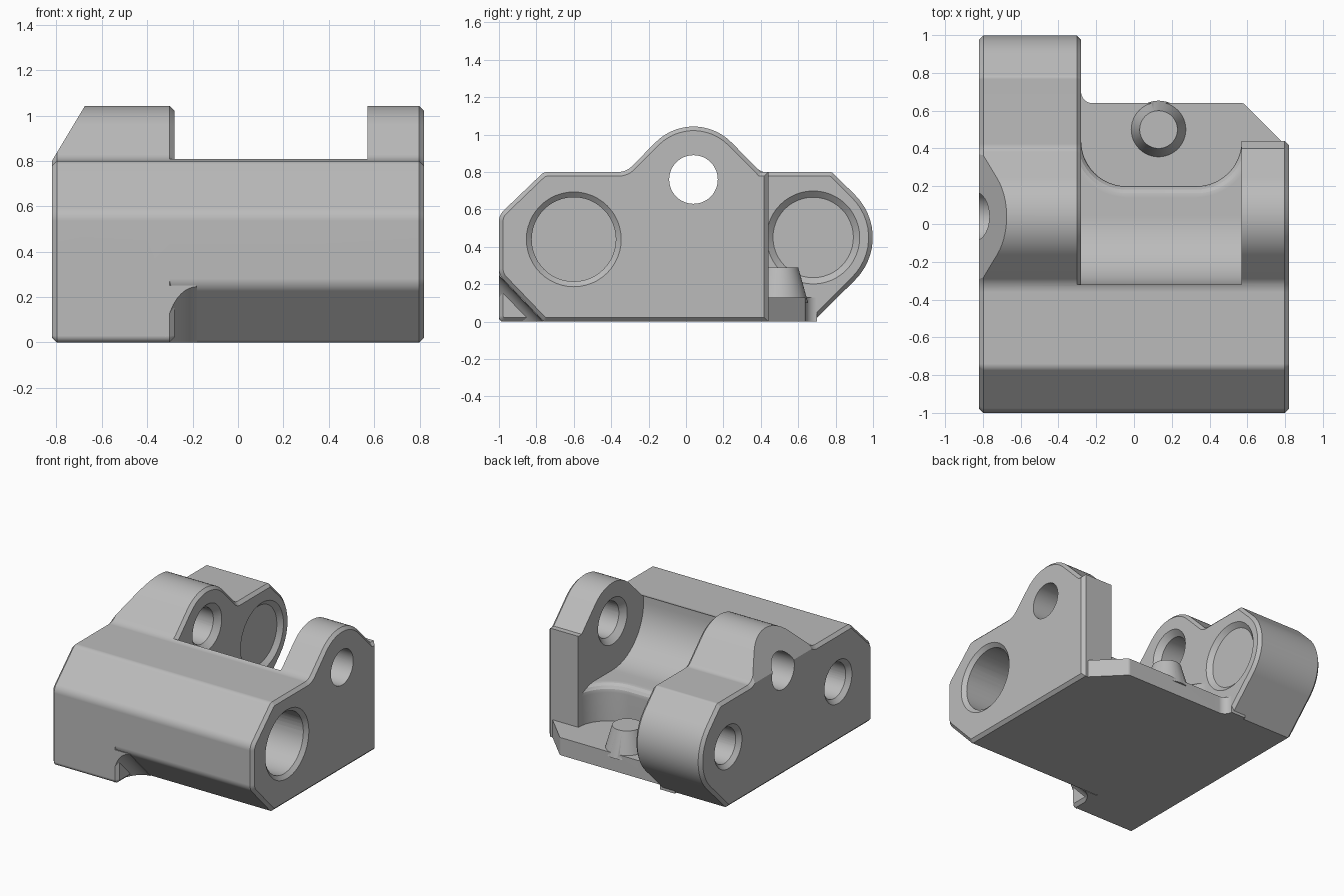
import bpy, bmesh
from math import sin, cos, acos, pi, tan, ceil
from mathutils import Vector, Matrix

cube = bpy.data.objects.get("Cube")
if cube:
    bpy.data.objects.remove(cube, do_unlink=True)

grey = bpy.data.materials.new("machined_grey")
grey.use_nodes = True
grey.diffuse_color = (0.5, 0.5, 0.5, 1)
grey.node_tree.nodes["Principled BSDF"].inputs["Base Color"].default_value = (0.5, 0.5, 0.5, 1)


def finish(bm, name):
    bmesh.ops.recalc_face_normals(bm, faces=bm.faces[:])
    me = bpy.data.meshes.new(name)
    bm.to_mesh(me)
    bm.free()
    me.materials.append(grey)
    ob = bpy.data.objects.new(name, me)
    bpy.context.collection.objects.link(ob)
    return ob


def rounded(points):
    """Polygon outline; a third value on a point is its corner radius."""
    out = []
    for i, pt in enumerate(points):
        p = Vector(pt[:2])
        if len(pt) < 3:
            out.append(p)
            continue
        u = (Vector(points[i - 1][:2]) - p).normalized()
        v = (Vector(points[(i + 1) % len(points)][:2]) - p).normalized()
        ang, r = u.angle(v), pt[2]
        centre = p + (u + v).normalized() * r / sin(ang / 2)
        start = p + u * r / tan(ang / 2) - centre
        sweep = pi - ang
        turn = sweep if (-u).cross(v) > 0 else -sweep
        n = ceil(sweep / 0.13)
        for k in range(n + 1):
            out.append(centre + Matrix.Rotation(turn * k / n, 2) @ start)
    return out


def loft(name, rings, bevel_caps=(), bevel=0.022):
    bm = bmesh.new()
    loops = [[bm.verts.new(p) for p in ring] for ring in rings]
    for a, b in zip(loops, loops[1:]):
        for i in range(len(a)):
            bm.faces.new((a[i - 1], a[i], b[i], b[i - 1]))
    caps = [bm.faces.new(loops[0]), bm.faces.new(loops[-1])]
    bmesh.ops.recalc_face_normals(bm, faces=bm.faces[:])
    edges = [e for c in bevel_caps for e in caps[c].edges]
    if edges:
        bmesh.ops.bevel(bm, geom=edges, offset=bevel, segments=1, affect='EDGES')
    return finish(bm, name)


def prism(name, points, lo, hi, axis='x', bevel_caps=()):
    outline = rounded(points)
    place = (lambda p, h: (h, p.x, p.y)) if axis == 'x' else (lambda p, h: (p.x, p.y, h))
    return loft(name, [[place(p, h) for p in outline] for h in (lo, hi)], bevel_caps)


def cone(name, base, tip, r0, r1):
    base, tip = Vector(base), Vector(tip)
    turn = Vector((0, 0, 1)).rotation_difference(tip - base).to_matrix().to_4x4()
    bm = bmesh.new()
    bmesh.ops.create_cone(bm, cap_ends=True, segments=48, radius1=r0, radius2=r1,
                          depth=(tip - base).length,
                          matrix=Matrix.Translation((base + tip) / 2) @ turn)
    return finish(bm, name)


def boolean(target, tool, operation):
    tool.hide_render = True
    mod = target.modifiers.new("bool", 'BOOLEAN')
    mod.operation, mod.solver, mod.object = operation, 'EXACT', tool
    bpy.context.view_layer.objects.active = target
    bpy.ops.object.modifier_apply(modifier=mod.name)
    bpy.data.objects.remove(tool, do_unlink=True)


W, ARM, INNER = 0.82, -0.28, 0.57     # half width, inner faces of the two arms
HUMP_Y, HUMP_Z = 0.04, 0.76

# Shared upper outline: front wall, sloped shoulder, deck and hump
shoulder = [(-1, 0.57, 0.08), (-0.76, 0.8, 0.05), (-0.32, 0.8, 0.1), (HUMP_Y, 1.163, 0.285)]

# Main body with the right arm
body = prism("bracket_body", [(-1, 0.25, 0.08)] + shoulder +
             [(0.4, 0.8), (0.44, 0.8), (0.44, 0), (-0.76, 0, 0.03)], -0.4, W, bevel_caps=(1,))

# Curved channel between the arms
boolean(body, prism("channel_cutter", [(-0.32, 1.3), (-0.32, 0.4, 0.36), (0.6, 0.4), (0.6, 1.3)],
                    -0.5, INNER), 'DIFFERENCE')

# Rear pocket with round corners and a softened upper edge
rings = []
for grow, z in [(0, 0.13), (0, 0.34), (0.005, 0.363), (0.018, 0.382), (0.037, 0.395), (0.06, 0.4), (0.06, 1.3)]:
    R = 0.24 + grow
    t0 = acos(0.24 / R)
    arc = [(R * cos(t), 0.44 - R * sin(t)) for t in [t0 + (pi / 2 - t0) * k / 12 for k in range(13)]]
    plan = [(ARM, 1.2)] + [(ARM + 0.24 - x, y) for x, y in arc]
    plan += [(INNER - 0.24 + x, y) for x, y in reversed(arc)] + [(INNER, 1.2)]
    rings.append([(x, y, z) for x, y in plan])
boolean(body, loft("pocket_cutter", rings), 'DIFFERENCE')

# Long left arm with rounded rear lobe
left_arm = prism("left_arm", [(-1, 0, 0.03)] + shoulder +
                 [(0.4, 0.8, 0.06), (0.78, 0.8, 0.03), (1.1325, 0.45, 0.32), (0.68, 0)],
                 -W, ARM, bevel_caps=(0, 1))
boolean(body, left_arm, 'UNION')

# Floor plate behind the pocket, with a clipped corner
plate = prism("floor_plate", [(-0.4, 0.3), (0.78, 0.3), (0.78, 0.44), (0.58, 0.64, 0.03),
                              (ARM, 0.64, 0.06), (ARM, 0.7), (-0.4, 0.7)], 0, 0.13, 'z')
boolean(body, plate, 'UNION')

# Fillet between the square front foot and the sloped underside
rings = []
corner, top, low = Vector((-1, 0)), Vector((-1, 0.25)), Vector((-0.76, 0))
for k in range(9):
    t = k / 8
    s = 0.015 + 0.93 * (1 - (1 - (1 - t) ** 2) ** 0.5)
    section = [top, top.lerp(corner, s), low.lerp(corner, s), low, Vector((-0.7, 0.2))]
    rings.append([(-0.32 + 0.14 * t, p.x, p.y) for p in section])
boolean(body, loft("foot_fillet", rings), 'UNION')

# Tapered locating boss
boolean(body, cone("boss", (0.13, 0.5, 0.1), (0.13, 0.5, 0.29), 0.153, 0.1), 'UNION')

# Sloped outer face on the left hump
boolean(body, loft("slope_cutter", [[(-0.82, y, 0.8), (-0.61, y, 1.15), (-1.1, y, 1.15), (-1.1, y, 0.8)]
                                    for y in (-0.5, 0.6)]), 'DIFFERENCE')

# Bores, counterbores and their chamfers: y, z, x start, x end, radii
front, rear, hump = (-0.6, 0.44), (0.68, 0.45), (HUMP_Y, HUMP_Z)
bores = [
    (hump, -1, 1, 0.13, 0.13),
    (hump, ARM + 0.01, ARM - 0.04, 0.18, 0.13),
    (hump, INNER - 0.01, INNER + 0.04, 0.18, 0.13),
    (front, -1, 1, 0.13, 0.13),
    (front, -W - 0.01, -W + 0.03, 0.17, 0.13),
    (front, -0.5, 1, 0.225, 0.225),
    (front, W + 0.01, W - 0.025, 0.265, 0.225),
    (rear, -1, 0, 0.13, 0.13),
    (rear, -W - 0.01, -W + 0.03, 0.17, 0.13),
    (rear, -0.6, 0, 0.215, 0.215),
    (rear, -0.59, -0.62, 0.15, 0.13),
    (rear, ARM + 0.01, ARM - 0.03, 0.26, 0.215),
]
for (y, z), x0, x1, r0, r1 in bores:
    boolean(body, cone("bore_cutter", (x0, y, z), (x1, y, z), r0, r1), 'DIFFERENCE')

# Smooth shading with crisp edges
bpy.ops.object.select_all(action='DESELECT')
body.select_set(True)
bpy.context.view_layer.objects.active = body
bpy.ops.object.shade_smooth_by_angle(angle=0.35)
normals = body.modifiers.new("weighted_normals", 'WEIGHTED_NORMAL')
normals.keep_sharp = True
